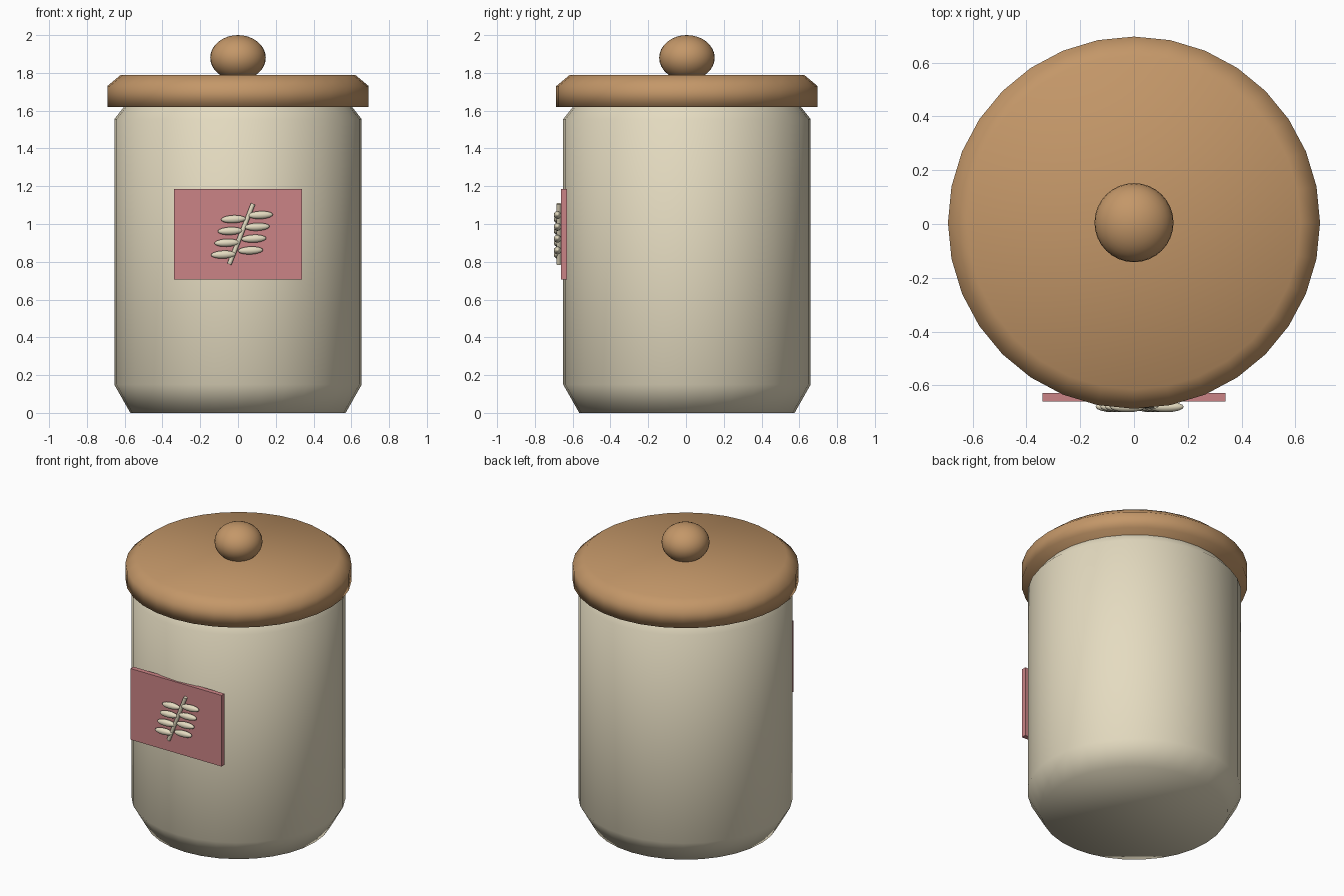
import bpy, math
from mathutils import Vector

if "Cube" in bpy.data.objects:
    bpy.data.objects.remove(bpy.data.objects["Cube"])

CY = 0.005  # jar axis


def material(name, color):
    m = bpy.data.materials.new(name)
    m.diffuse_color = (*color, 1)
    m.use_nodes = True
    m.node_tree.nodes["Principled BSDF"].inputs["Base Color"].default_value = m.diffuse_color
    return m


cream = material("cream", (0.78, 0.71, 0.53))
wood = material("wood", (0.55, 0.31, 0.14))
pink = material("pink", (0.60, 0.23, 0.24))


def finish(ob, name, mat, smooth=True):
    ob.name = name
    ob.data.materials.append(mat)
    for p in ob.data.polygons:
        p.use_smooth = smooth
    return ob


def turned(name, profile, mat, n=32):
    """Closed solid turned from (radius, z) points, flat caps at both ends."""
    verts = [(r * math.cos(math.tau * i / n), CY + r * math.sin(math.tau * i / n), z)
             for r, z in profile for i in range(n)]
    faces = [(k * n + i, k * n + (i + 1) % n, (k + 1) * n + (i + 1) % n, (k + 1) * n + i)
             for k in range(len(profile) - 1) for i in range(n)]
    faces.append(tuple(reversed(range(n))))
    faces.append(tuple(range((len(profile) - 1) * n, len(profile) * n)))
    me = bpy.data.meshes.new(name)
    me.from_pydata(verts, [], faces)
    ob = bpy.data.objects.new(name, me)
    bpy.context.collection.objects.link(ob)
    return finish(ob, name, mat)


def ellipsoid(name, loc, radii, mat, seg=32, rings=16, tilt=0):
    bpy.ops.mesh.primitive_uv_sphere_add(segments=seg, ring_count=rings, radius=1,
                                         location=loc, rotation=(0, tilt, 0))
    ob = bpy.context.object
    ob.scale = radii
    return finish(ob, name, mat)


# Jar, lid and knob
turned("jar_body", [(0.57, 0), (0.655, 0.15), (0.655, 1.555), (0.602, 1.622), (0.59, 1.64)], cream)
turned("lid", [(0.692, 1.62), (0.692, 1.73), (0.62, 1.79)], wood)
ellipsoid("lid_knob", (0, CY, 1.88), (0.147, 0.147, 0.12), wood)

# Flat label plate on the front
bpy.ops.mesh.primitive_cube_add(size=1, location=(0, -0.645, 0.945))
plate = bpy.context.object
plate.scale = (0.68, 0.032, 0.48)
finish(plate, "label", pink, False)

# Sprig: leaning stem with four pairs of leaves
a, b = Vector((-0.046, -0.674, 0.787)), Vector((0.08, -0.674, 1.107))
bpy.ops.mesh.primitive_cylinder_add(vertices=12, radius=0.012, depth=(b - a).length,
                                    location=(a + b) / 2)
stem = bpy.context.object
stem.rotation_euler = (b - a).to_track_quat('Z', 'Y').to_euler()
finish(stem, "sprig_stem", cream)
bpy.ops.object.shade_smooth_by_angle(angle=math.radians(40))

for i in range(4):
    for side, x, z, tilt in (("left", -0.077, 0.838, -0.04), ("right", 0.066, 0.86, -0.04)):
        ellipsoid(f"leaf_{side}_{i + 1}", (x + 0.0177 * i, -0.68, z + 0.0625 * i),
                  (0.066, 0.02, 0.021), cream, 16, 10, tilt)
